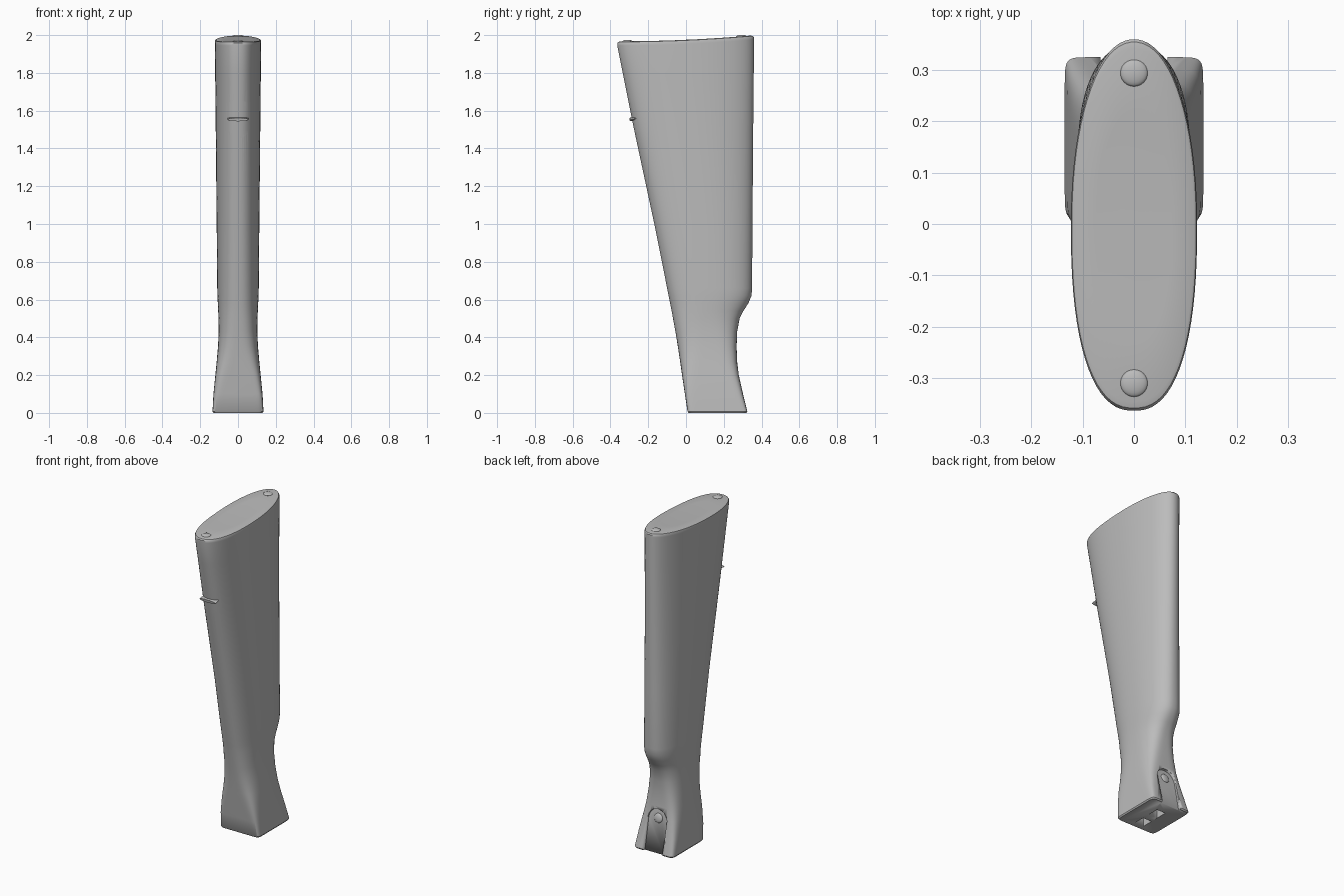
import bpy, bmesh, math
from mathutils import Matrix, Vector

if "Cube" in bpy.data.objects:
    bpy.data.objects.remove(bpy.data.objects["Cube"], do_unlink=True)

grey = bpy.data.materials.new("plain grey")
grey.use_nodes = True
grey.diffuse_color = (0.5, 0.5, 0.5, 1)
grey.node_tree.nodes["Principled BSDF"].inputs["Base Color"].default_value = (0.5, 0.5, 0.5, 1)


def finish(bm, name, angle=30):
    bmesh.ops.recalc_face_normals(bm, faces=bm.faces[:])
    mesh = bpy.data.meshes.new(name)
    bm.to_mesh(mesh)
    bm.free()
    mesh.materials.append(grey)
    obj = bpy.data.objects.new(name, mesh)
    bpy.context.collection.objects.link(obj)
    bpy.ops.object.select_all(action='DESELECT')
    obj.select_set(True)
    bpy.context.view_layer.objects.active = obj
    bpy.ops.object.shade_smooth_by_angle(angle=math.radians(angle))
    return obj


def frame(origin, out):
    """Matrix whose local z points along out and local x along world x."""
    z = Vector(out).normalized()
    x = Vector((1, 0, 0))
    y = z.cross(x)
    m = Matrix((x, y, z)).transposed().to_4x4()
    m.translation = origin
    return m


def prism(name, outline, low, high, matrix):
    bm = bmesh.new()
    base = bm.faces.new([bm.verts.new((x, y, low)) for x, y in outline])
    top = bmesh.ops.extrude_face_region(bm, geom=[base])["geom"]
    bmesh.ops.translate(bm, vec=(0, 0, high - low),
                        verts=[g for g in top if isinstance(g, bmesh.types.BMVert)])
    bm.transform(matrix)
    return finish(bm, name)


def stadium(w, low, high, square_bottom=False, n=16):
    """Upright slot outline with round ends, or with a square lower end."""
    pts = [(w * math.cos(math.pi * i / n), high - w + w * math.sin(math.pi * i / n)) for i in range(n + 1)]
    if square_bottom:
        return pts + [(-w, low), (w, low)]
    return pts + [(-w * math.cos(math.pi * i / n), low + w - w * math.sin(math.pi * i / n)) for i in range(n + 1)]


def dome(name, radius, height, matrix):
    bm = bmesh.new()
    bmesh.ops.create_uvsphere(bm, u_segments=24, v_segments=12, radius=1)
    bm.transform(matrix @ Matrix.Diagonal((radius, radius, height, 1)))
    return finish(bm, name)


# Stock sections: height, front y, back y, half width, front and back squareness
keys = [(0, .014, .32, .13, 14, 14), (.008, .008, .325, .135, 14, 14),
        (.1, -.006, .302, .13, 10, 9), (.2, -.021, .28, .12, 6, 6),
        (.27, -.031, .271, .113, 4, 4.5), (.35, -.043, .268, .106, 3, 3.6),
        (.43, -.056, .271, .102, 2.7, 3), (.5, -.069, .284, .103, 2.6, 2.6),
        (.54, -.076, .304, .105, 2.5, 2.4), (.58, -.084, .33, .107, 2.5, 2.3),
        (.62, -.092, .347, .109, 2.5, 2.3), (.66, -.1, .35, .11, 2.5, 2.3),
        (1, -.168, .352, .113, 2.4, 2.2), (1.5, -.275, .356, .118, 2.4, 2.1),
        (1.8, -.335, .359, .121, 2.4, 2.1), (1.945, -.364, .36, .123, 2.4, 2.1),
        (1.957, -.364, .36, .123, 2.4, 2.1)]
N = 72


def crown(y):
    return .032 * max(0, (y + .36) / .72) ** 2


def ring_point(key, i, inset=1, lift=0):
    z, front, back, w, nf, nb = key
    a = 2 * math.pi * (i + .5) / N
    c, s = math.cos(a), math.sin(a)
    n = nb if s > 0 else nf
    x = w * math.copysign(abs(c) ** (2 / n), c) * inset
    y = (front + back) / 2 + (back - front) / 2 * math.copysign(abs(s) ** (2 / n), s) * inset
    return (x, y, z + lift + (crown(y) if z > 1.9 else 0))


bm = bmesh.new()
rings = [[bm.verts.new(ring_point(k, i)) for i in range(N)] for k in keys]
for inset, lift in ((.985, .007), (.95, .01), (.6, .01), (.25, .01)):
    rings.append([bm.verts.new(ring_point(keys[-1], i, inset, lift)) for i in range(N)])
for a, b in zip(rings, rings[1:]):
    for i in range(N):
        j = (i + 1) % N
        bm.faces.new((a[i], a[j], b[j], b[i]))
bm.faces.new(rings[0])
bm.faces.new(rings[-1])
stock = finish(bm, "stock", 35)

# Recess for the sling mount, tang slot and two sockets underneath
mount = frame((0, -.287, 1.555), (0, -1, -.2))
tang = frame((0, .325, 0), (0, 1, .2))
cutters = [prism("mount_cutter", stadium(.062, -.105, .105), -.032, .1, mount),
           prism("tang_cutter", [(x, -y) for x, y in stadium(.065, -.05, .26, True)], -.016, .1, tang)]
for y in (.08, .2):
    square = [(-.03, y - .035), (.03, y - .035), (.03, y + .035), (-.03, y + .035)]
    cutters.append(prism("socket_cutter", square, -.1, .07, Matrix()))
for cutter in cutters:
    cutter.hide_render = True
    cutter.hide_set(True)
    cut = stock.modifiers.new("cut", 'BOOLEAN')
    cut.operation = 'DIFFERENCE'
    cut.solver = 'EXACT'
    cut.object = cutter

# Apply the cuts and discard the cutters
mesh = bpy.data.meshes.new_from_object(stock.evaluated_get(bpy.context.evaluated_depsgraph_get()))
stock.modifiers.clear()
stock.data = mesh
for cutter in cutters:
    bpy.data.objects.remove(cutter, do_unlink=True)

# Sling mount: base plate, two screws and a cross lug
prism("mount_plate", stadium(.052, -.094, .094), -.034, -.026, mount)
for name, v in (("upper_mount_screw", -.053), ("lower_mount_screw", .053)):
    dome(name, .036, .012, mount @ Matrix.Translation((0, v, -.026)))
lug = [(.055 * math.cos(math.pi * i / 12), .012 * math.sin(math.pi * i / 12)) for i in range(24)]
lug = [(.055 * math.cos(math.pi * i / 12), .009 * math.sin(math.pi * i / 12)) for i in range(24)]
prism("mount_lug", lug, -.03, .012, mount)

# Butt plate screws and tang screw
for name, y in (("back_butt_screw", .295), ("front_butt_screw", -.31)):
    dome(name, .027, .009, Matrix.Translation((0, y, 1.966 + crown(y))))
dome("tang_screw", .028, .01, tang @ Matrix.Translation((0, -.205, -.016)))
